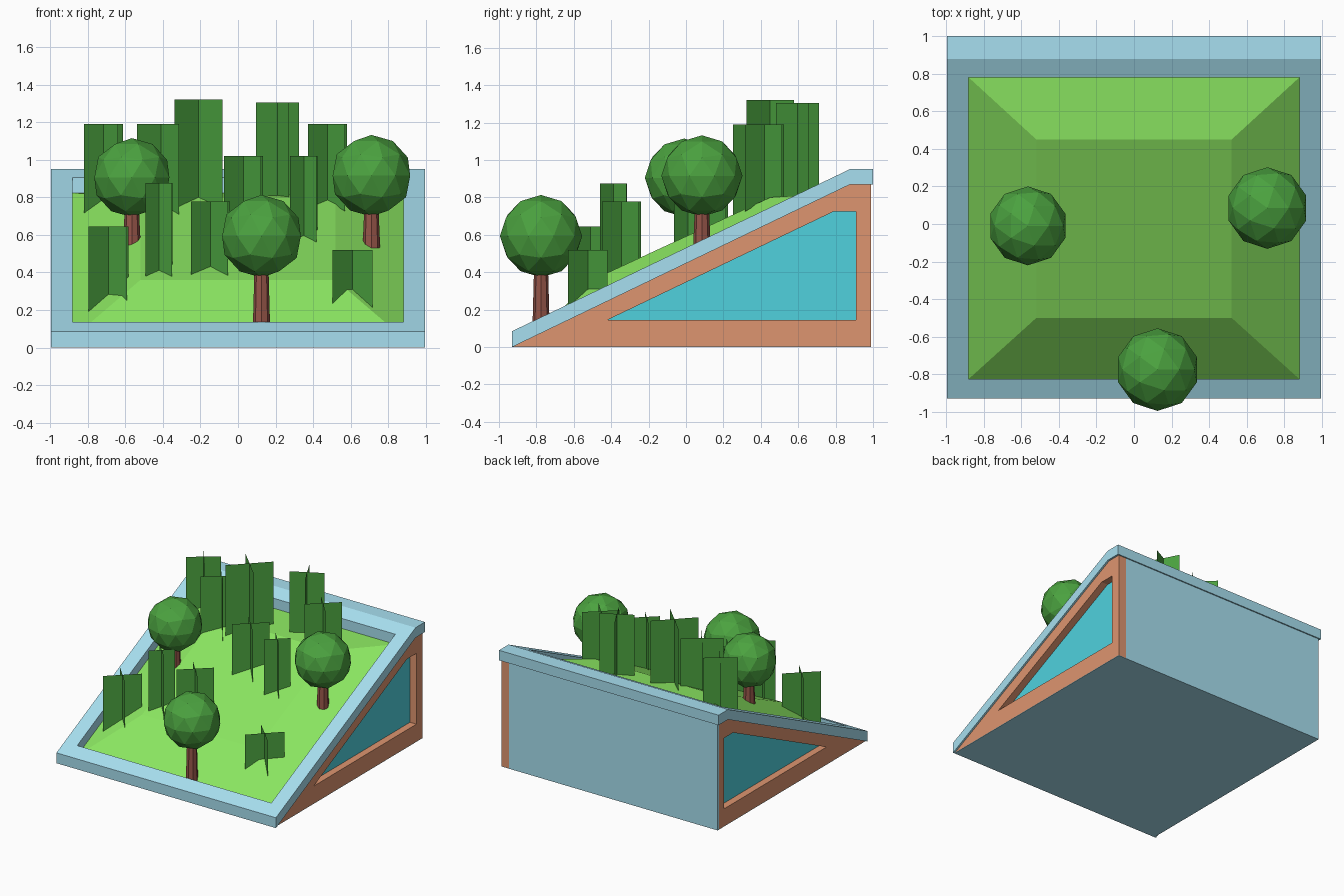
import bpy, bmesh
from math import sin, cos, radians

if "Cube" in bpy.data.objects:
    bpy.data.objects.remove(bpy.data.objects["Cube"])


def material(name, rgb):
    m = bpy.data.materials.new(name)
    m.diffuse_color = (*rgb, 1)
    m.use_nodes = True
    m.node_tree.nodes["Principled BSDF"].inputs["Base Color"].default_value = m.diffuse_color
    return m


BLUE = material("pale_blue", (.39, .74, .87))
ORANGE = material("clay", (.73, .30, .16))
CYAN = material("cyan", (.08, .64, .73))
GRASS = material("grass", (.26, .80, .12))
LEAF = material("leaf", (.07, .36, .05))
BARK = material("bark", (.30, .09, .065))


def make(name, verts, faces, mat, solid=True):
    me = bpy.data.meshes.new(name)
    me.from_pydata(verts, [], faces)
    if solid:
        bm = bmesh.new()
        bm.from_mesh(me)
        bmesh.ops.recalc_face_normals(bm, faces=bm.faces)
        bm.to_mesh(me)
        bm.free()
    me.materials.append(mat)
    ob = bpy.data.objects.new(name, me)
    bpy.context.collection.objects.link(ob)
    return ob


def prism(name, profile, x0, x1, mat):
    """Extrude a (y, z) profile along x."""
    n = len(profile)
    verts = [(x, y, z) for x in (x0, x1) for y, z in profile]
    faces = [tuple(range(n)), tuple(range(n, 2 * n))]
    faces += [(i, (i + 1) % n, n + (i + 1) % n, n + i) for i in range(n)]
    return make(name, verts, faces, mat)


def ring(name, outer, inner, x0, x1, mat):
    """Extrude the band between two matching (y, z) loops along x."""
    n = len(outer)
    verts = [(x, y, z) for x in (x0, x1) for loop in (outer, inner) for y, z in loop]
    faces = []
    for i in range(n):
        j = (i + 1) % n
        for a, b in ((0, n), (2 * n, 3 * n), (0, 2 * n), (n, 3 * n)):
            faces.append((a + i, a + j, b + j, b + i))
    return make(name, verts, faces, mat)


# Sloping roof frame with a rectangular opening
roof = prism("roof_frame", [(-.93, 0), (-.93, .085), (.878, .952), (1, .952),
                            (1, .87), (.878, .87)], -.995, .995, BLUE)
cutter = prism("opening_cutter", [(-.825, -.5), (.78, -.5), (.78, 1.5), (-.825, 1.5)],
               -.88, .88, BLUE)
cutter.hide_render = True
mod = roof.modifiers.new("opening", "BOOLEAN")
mod.operation = "DIFFERENCE"
mod.solver = "EXACT"
mod.object = cutter
bpy.context.view_layer.objects.active = roof
bpy.ops.object.modifier_apply(modifier=mod.name)
bpy.data.objects.remove(cutter)

# Wedge body, bottom plate and back wall
prism("wedge_body", [(-.91, .004), (.975, .004), (.975, .866), (.878, .866)], -.918, .918, BLUE)
prism("bottom_plate", [(-.93, 0), (.99, 0), (.99, .004), (-.922, .004)], -.98, .98, BLUE)
prism("back_wall", [(.972, .004), (.99, .004), (.99, .87), (.972, .87)], -.98, .91, BLUE)

# Side frames with recessed panels
window = [(-.42, .145), (.91, .145), (.91, .725), (.79, .725)]
for side, s, back in (("left", -1, .972), ("right", 1, .99)):
    wall = [(-.922, .004), (back, .004), (back, .87), (.878, .87)]
    ring(side + "_side_frame", wall, window, s * .91, s * .98, ORANGE)
    prism(side + "_panel", window, s * .915, s * .922, CYAN)

# Grass mound: raised centre with four skirts
base = [(-.88, -.825, .052), (.88, -.825, .052), (.88, .78, .823), (-.88, .78, .823)]
top = [(-.52, -.5, .36), (.52, -.5, .36), (.52, .45, .80), (-.52, .45, .80)]
make("grass_mound", base + top,
     [(4, 5, 6, 7)] + [(i, (i + 1) % 4, 4 + (i + 1) % 4, 4 + i) for i in range(4)],
     GRASS, solid=False)


def ground(x, y):
    slab = .05 + (y + .825) * .481
    return min(.36 + (y + .5) * .463, .05 + (y + .825) * .954,
               .80 + (y - .45) * .067, slab + (.88 - abs(x)) / .36 * .153)


# Round trees: tapered trunk and faceted crown
for i, (x, y, z, r) in enumerate([(.125, -.775, .593, .22), (-.565, -.01, .905, .21),
                                  (.71, .085, .915, .217)], 1):
    g = ground(x, y) - .03
    bm = bmesh.new()
    bmesh.ops.create_cone(bm, cap_ends=True, segments=8, radius1=.047, radius2=.037,
                          depth=z - r * .7 - g)
    me = bpy.data.meshes.new("trunk")
    bm.to_mesh(me)
    bm.free()
    me.materials.append(BARK)
    trunk = bpy.data.objects.new(f"trunk_{i}", me)
    trunk.location = (x, y, (z - r * .7 + g) / 2)
    bpy.context.collection.objects.link(trunk)

    bm = bmesh.new()
    bmesh.ops.create_icosphere(bm, subdivisions=2, radius=r)
    me = bpy.data.meshes.new("crown")
    bm.to_mesh(me)
    bm.free()
    me.materials.append(LEAF)
    crown = bpy.data.objects.new(f"crown_{i}", me)
    crown.location = (x, y, z)
    bpy.context.collection.objects.link(crown)

# Crossed-card trees: x, y, top height, half width, turn
cards = [(-.717, .58, 1.19, .13, 37), (-.41, .38, 1.19, .16, 37), (-.21, .45, 1.32, .18, 45),
         (.21, .595, 1.305, .13, 28), (.477, .42, 1.19, .14, 42), (.03, .12, 1.02, .14, 42),
         (.35, .01, 1.02, .10, 42), (-.42, -.388, .875, .10, 44), (-.147, -.345, .778, .14, 42),
         (-.69, -.51, .645, .145, 43), (.61, -.525, .52, .15, 45)]
for i, (x, y, z, half, turn) in enumerate(cards, 1):
    verts, faces = [], []
    for k in range(2):
        a = radians(turn + 90 * k)
        for t in (-half, 0, half):
            px, py = x + t * cos(a), y + t * sin(a)
            verts += [(px, py, ground(px, py) - .005), (px, py, z)]
        b = 6 * k
        faces += [(b, b + 2, b + 3, b + 1), (b + 2, b + 4, b + 5, b + 3)]
    make(f"card_tree_{i}", verts, faces, LEAF, solid=False)
